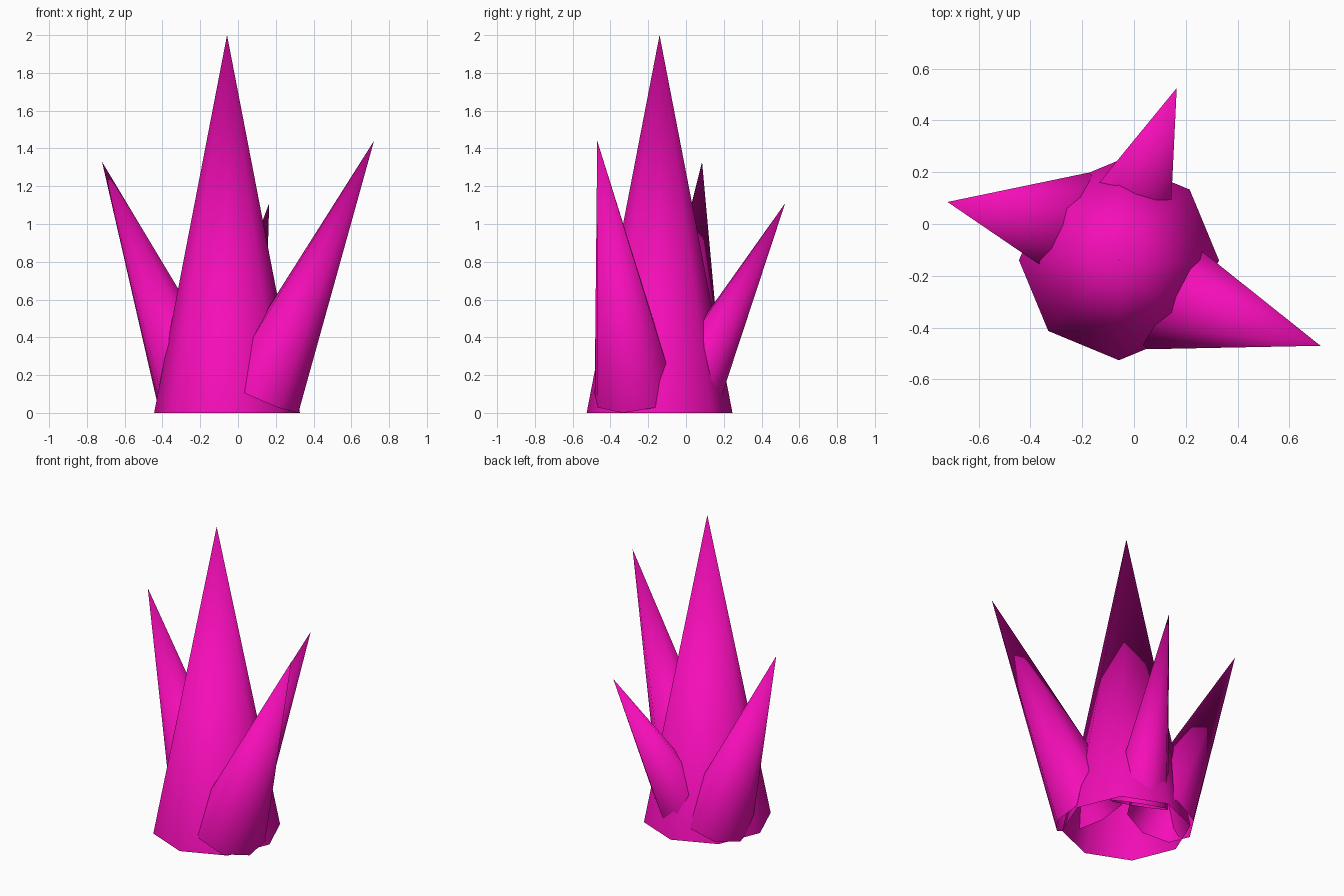
import bpy
from math import atan2, hypot, sin, radians
from mathutils import Vector, Matrix

if "Cube" in bpy.data.objects:
    bpy.data.objects.remove(bpy.data.objects["Cube"])

mat = bpy.data.materials.new("magenta_crystal")
mat.diffuse_color = (0.91, 0.004, 0.48, 1)
mat.use_nodes = True
mat.node_tree.nodes["Principled BSDF"].inputs["Base Color"].default_value = mat.diffuse_color


def spike(name, tip, lean, slope):
    """Open eight-sided cone; lean = (dx/dz, dy/dz) of its axis, slope = radius / length.
    The lowest point of the tilted base rim rests on z = 0."""
    tilt = atan2(hypot(*lean), 1)
    azimuth = atan2(lean[1], lean[0])
    axis = Vector((lean[0], lean[1], 1)).normalized()
    length = tip[2] / (axis.z + slope * sin(tilt))
    bpy.ops.mesh.primitive_cone_add(vertices=8, radius1=slope * length, radius2=0,
                                    depth=length, end_fill_type='NOTHING')
    ob = bpy.context.object
    ob.name = name
    # a rim corner points along the lean direction
    ob.data.transform(Matrix.Rotation(radians(90), 4, 'Z'))
    ob.rotation_euler = (0, tilt, azimuth)
    ob.location = Vector(tip) - axis * length / 2
    ob.data.materials.append(mat)
    bpy.ops.object.shade_smooth()
    return ob


# Tall upright centre spike
spike("main_spike", (-0.058, -0.14, 2.0), (0, 0), 0.193)

# Three smaller spikes leaning outwards
spike("right_spike", (0.72, -0.47, 1.44), (0.443, -0.150), 0.153)
spike("left_spike", (-0.72, 0.085, 1.33), (-0.402, 0.080), 0.161)
spike("back_spike", (0.165, 0.525, 1.11), (0.194, 0.504), 0.157)
